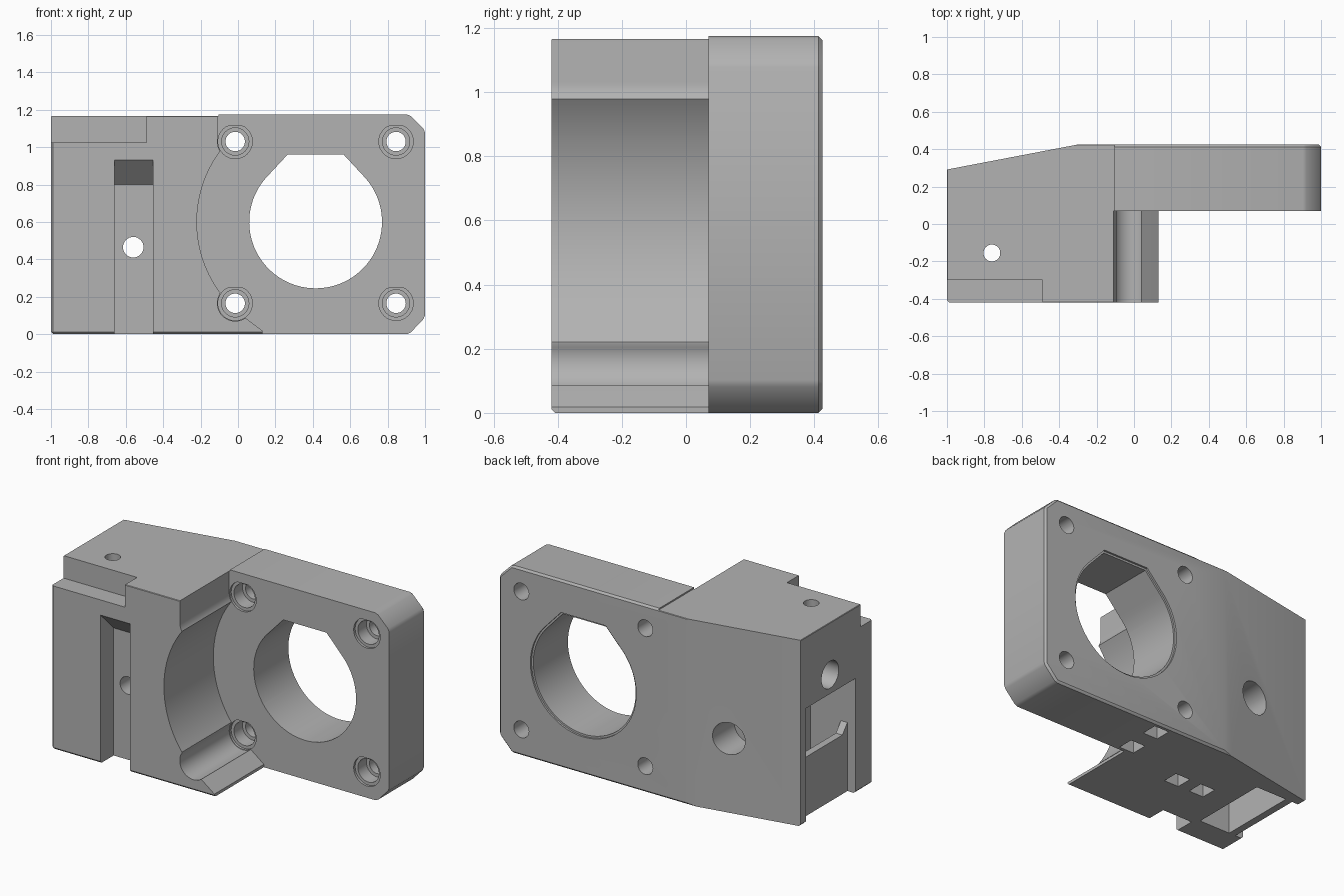
import bpy, bmesh, math

cube = bpy.data.objects.get("Cube")
if cube:
    bpy.data.objects.remove(cube)

grey = bpy.data.materials.new("plain grey")
grey.use_nodes = True
grey.diffuse_color = (0.45, 0.45, 0.45, 1)
grey.node_tree.nodes["Principled BSDF"].inputs["Base Color"].default_value = (0.45, 0.45, 0.45, 1)


def arc(cx, cy, r, start=0, end=360, n=40):
    full = abs(end - start) == 360
    steps = n if full else n + 1
    angles = [math.radians(start + (end - start) * i / n) for i in range(steps)]
    return [(cx + r * math.cos(a), cy + r * math.sin(a)) for a in angles]


def rect(a0, b0, a1, b1):
    return [(a0, b0), (a1, b0), (a1, b1), (a0, b1)]


def prism(name, pts, axis, lo, hi):
    """Extrude a flat profile along one axis."""
    place = {"x": lambda a, b, t: (t, a, b),
             "y": lambda a, b, t: (a, t, b),
             "z": lambda a, b, t: (a, b, t)}[axis]
    bm = bmesh.new()
    rings = [[bm.verts.new(place(a, b, t)) for a, b in pts] for t in (lo, hi)]
    bm.faces.new(rings[0])
    bm.faces.new(rings[1])
    n = len(pts)
    for i in range(n):
        j = (i + 1) % n
        bm.faces.new((rings[0][i], rings[0][j], rings[1][j], rings[1][i]))
    bmesh.ops.recalc_face_normals(bm, faces=bm.faces[:])
    mesh = bpy.data.meshes.new(name)
    bm.to_mesh(mesh)
    bm.free()
    mesh.materials.append(grey)
    obj = bpy.data.objects.new(name, mesh)
    bpy.context.collection.objects.link(obj)
    return obj


def apply(obj, mod):
    bpy.context.view_layer.objects.active = obj
    bpy.ops.object.modifier_apply(modifier=mod.name)


def cut(name, pts, axis, lo, hi):
    """Subtract a prism from the body."""
    tool = prism(name, pts, axis, lo, hi)
    tool.hide_render = True
    mod = body.modifiers.new(name, "BOOLEAN")
    mod.operation = "DIFFERENCE"
    mod.solver = "EXACT"
    mod.object = tool
    apply(body, mod)
    bpy.data.objects.remove(tool)


# Solid outline with chamfered corners on one end
TOP, BACK, FRONT = 1.175, 0.425, -0.42
body = prism("motor_mount_body",
             [(-1, 0), (0.915, 0), (1, 0.09), (1, 1.09), (0.915, TOP), (-1, TOP)],
             "y", FRONT, BACK)
bevel = body.modifiers.new("edges", "BEVEL")
bevel.width = 0.012
bevel.segments = 1
apply(body, bevel)

# Slanted back, and the slightly lower top of the deep block
cut("back_slant", [(-1.2, 0.253), (-0.3, BACK), (-0.3, 0.6), (-1.2, 0.6)], "z", -0.1, 1.4)
cut("block_top", rect(-1.2, 1.166, -0.105, 1.4), "y", -0.6, 0.6)

# Round motor clearance in front of the plate, leaving a thin lower lip
CX, CZ = 0.415, 0.6
clearance = [(-0.11, 1.4)]
clearance += arc(-0.015, 1.03, 0.095, 180, 212, 8)
clearance += arc(CX, CZ, 0.635, 143.4, 216.6, 36)
clearance += arc(-0.015, 0.165, 0.095, 148, 305, 20)
clearance += [(0.115, 0.03), (0.13, 0.018), (0.13, -0.2), (1.3, -0.2), (1.3, 1.4)]
cut("motor_clearance", clearance, "y", -0.6, 0.07)

# Main opening: a circle with a clipped peak at the top
bore = arc(CX, CZ, 0.355, 135, 405, 64) + [(0.565, 0.96), (0.265, 0.96)]
cut("main_bore", bore, "y", 0, 0.6)
cut("bore_rim", arc(CX, CZ, 0.367, 135, 405, 64) + [(0.57, 0.972), (0.26, 0.972)],
    "y", 0.413, 0.6)

# Four stepped screw holes
for x in (-0.015, 0.845):
    for z in (0.165, 1.03):
        for r, depth in ((0.092, 0.085), (0.073, 0.17), (0.052, 0.6)):
            pts = [(a, min(b, z + 0.083)) for a, b in arc(x, z, r, n=32)]
            cut("screw_hole", pts, "y", 0.02, depth)

# Front corner step and sloped-top guide slot
cut("corner_step", rect(-1.2, -0.6, -0.49, -0.3), "z", 1.025, 1.4)
cut("guide_slot", [(-0.6, 1.11), (-0.6, -0.1), (-0.29, -0.1), (-0.29, 0.8)],
    "x", -0.66, -0.455)
cut("guide_hole", arc(-0.56, 0.465, 0.055, n=32), "y", -0.6, 0.6)
cut("guide_hole_back", arc(-0.56, 0.465, 0.1), "y", 0.18, 0.6)

# Hollow open to below, with a side recess and window
cut("hollow", rect(-0.9, -0.25, -0.69, 0.24), "z", -0.1, 0.72)
cut("side_recess", rect(-0.25, -0.1, 0.24, 0.72), "x", -1.2, -0.945)
cut("side_window", [(-0.2, 0.37), (0.24, 0.37), (0.24, 0.719), (-0.249, 0.719), (-0.249, 0.43)],
    "x", -1.2, -0.8)
cut("side_hole", arc(0, 0.84, 0.085), "x", -1.2, -0.62)
cut("top_hole", arc(-0.76, -0.155, 0.045, n=32), "z", 0.6, 1.4)

# Small square sockets underneath
for x, y in ((0.13, 0.345), (0.13, 0.14), (-0.3, 0.015), (-0.48, 0.015)):
    cut("socket", rect(x - 0.05, y - 0.05, x + 0.05, y + 0.05), "z", -0.1, 0.1)

# Smooth the round walls while keeping edges sharp
bpy.ops.object.select_all(action="DESELECT")
body.select_set(True)
bpy.context.view_layer.objects.active = body
bpy.ops.object.shade_smooth_by_angle(angle=math.radians(25))
